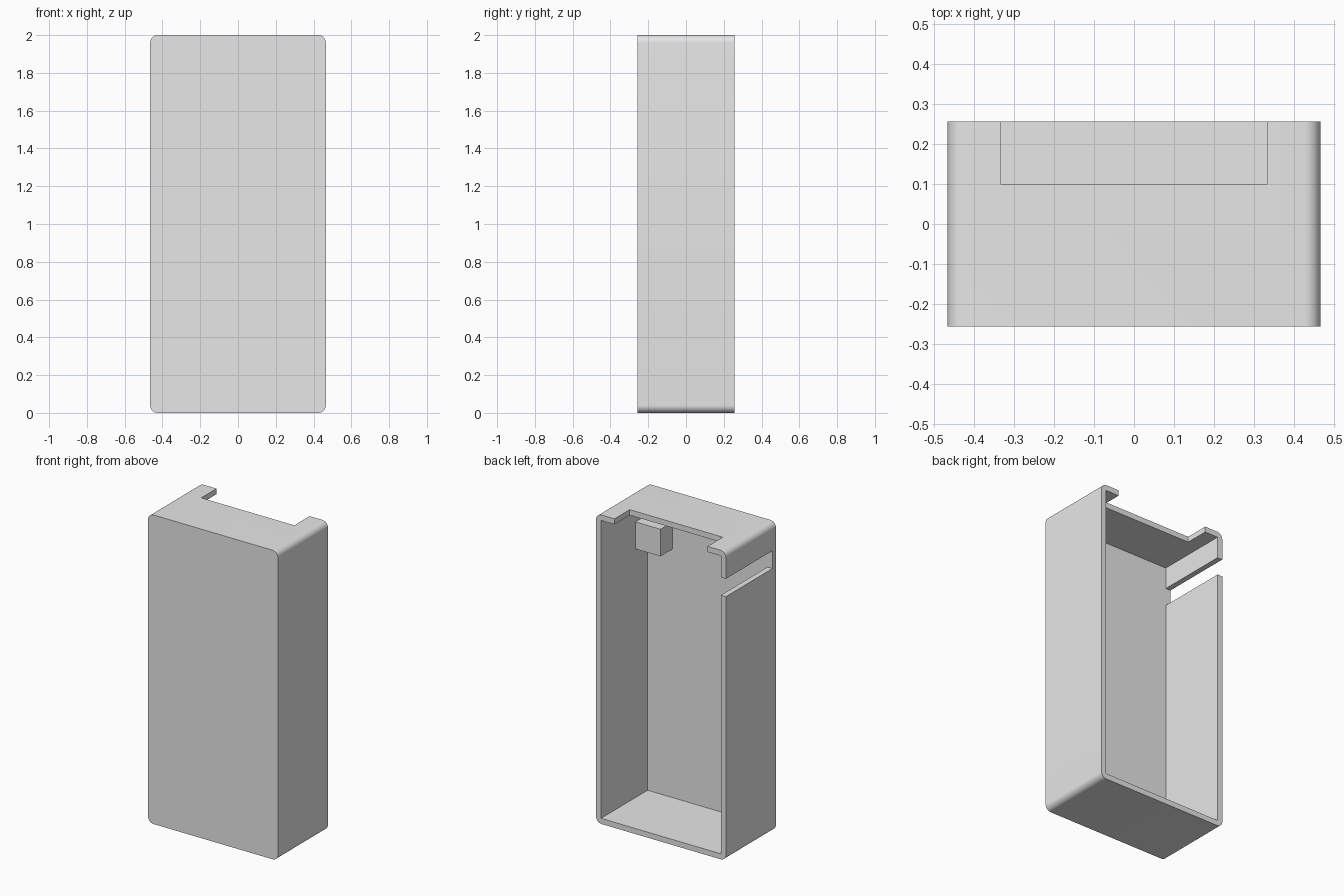
import bpy, bmesh
from mathutils import Matrix, Vector

old = bpy.data.objects.get("Cube")
if old:
    bpy.data.objects.remove(old, do_unlink=True)

W, D, H = 0.465, 0.256, 2.0      # half width, half depth, height
WALL, RADIUS = 0.036, 0.04

grey = bpy.data.materials.new("light_grey")
grey.use_nodes = True
grey.diffuse_color = (0.8, 0.8, 0.8, 1)
grey.node_tree.nodes["Principled BSDF"].inputs["Base Color"].default_value = (0.8, 0.8, 0.8, 1)


def box(name, low, high, radius=0):
    """Box between two corners; radius rounds the edges that run along y."""
    low, high = Vector(low), Vector(high)
    bm = bmesh.new()
    bmesh.ops.create_cube(bm, size=1, matrix=Matrix.Translation((low + high) / 2)
                          @ Matrix.Diagonal((*(high - low), 1)))
    if radius:
        edges = [e for e in bm.edges
                 if abs((e.verts[0].co - e.verts[1].co).normalized().y) > 0.9]
        bmesh.ops.bevel(bm, geom=edges, offset=radius, segments=10,
                        profile=0.5, affect='EDGES')
    mesh = bpy.data.meshes.new(name)
    bm.to_mesh(mesh)
    bm.free()
    mesh.materials.append(grey)
    ob = bpy.data.objects.new(name, mesh)
    bpy.context.collection.objects.link(ob)
    return ob


def activate(ob):
    bpy.ops.object.select_all(action='DESELECT')
    ob.select_set(True)
    bpy.context.view_layer.objects.active = ob


def cut(target, cutter):
    mod = target.modifiers.new("cut", 'BOOLEAN')
    mod.operation, mod.solver, mod.object = 'DIFFERENCE', 'EXACT', cutter
    activate(target)
    bpy.ops.object.modifier_apply(modifier=mod.name)
    bpy.data.objects.remove(cutter, do_unlink=True)


# Outer shell with rounded corners
shell = box("case_shell", (-W, -D, 0), (W, D, H), RADIUS)

# Hollow interior, open at the back
inner_x, inner_y = W - WALL, -D + WALL
cut(shell, box("cavity_cutter", (-inner_x, inner_y, WALL), (inner_x, D + 0.1, H - WALL)))

# Notch in the back edge of the top wall
cut(shell, box("top_notch_cutter", (-0.333, 0.1, H - 0.1), (0.333, D + 0.1, H + 0.1)))

# Slot through one side wall, open at the back
cut(shell, box("side_slot_cutter", (-W - 0.1, inner_y, 1.71), (-W + 0.1, D + 0.1, 1.825)))

activate(shell)
bpy.ops.object.shade_smooth_by_angle(angle=0.5)

# Small block in the upper inside corner
box("inner_block", (0.25, inner_y - 0.01, 1.645), (inner_x + 0.01, -0.096, 1.82))
